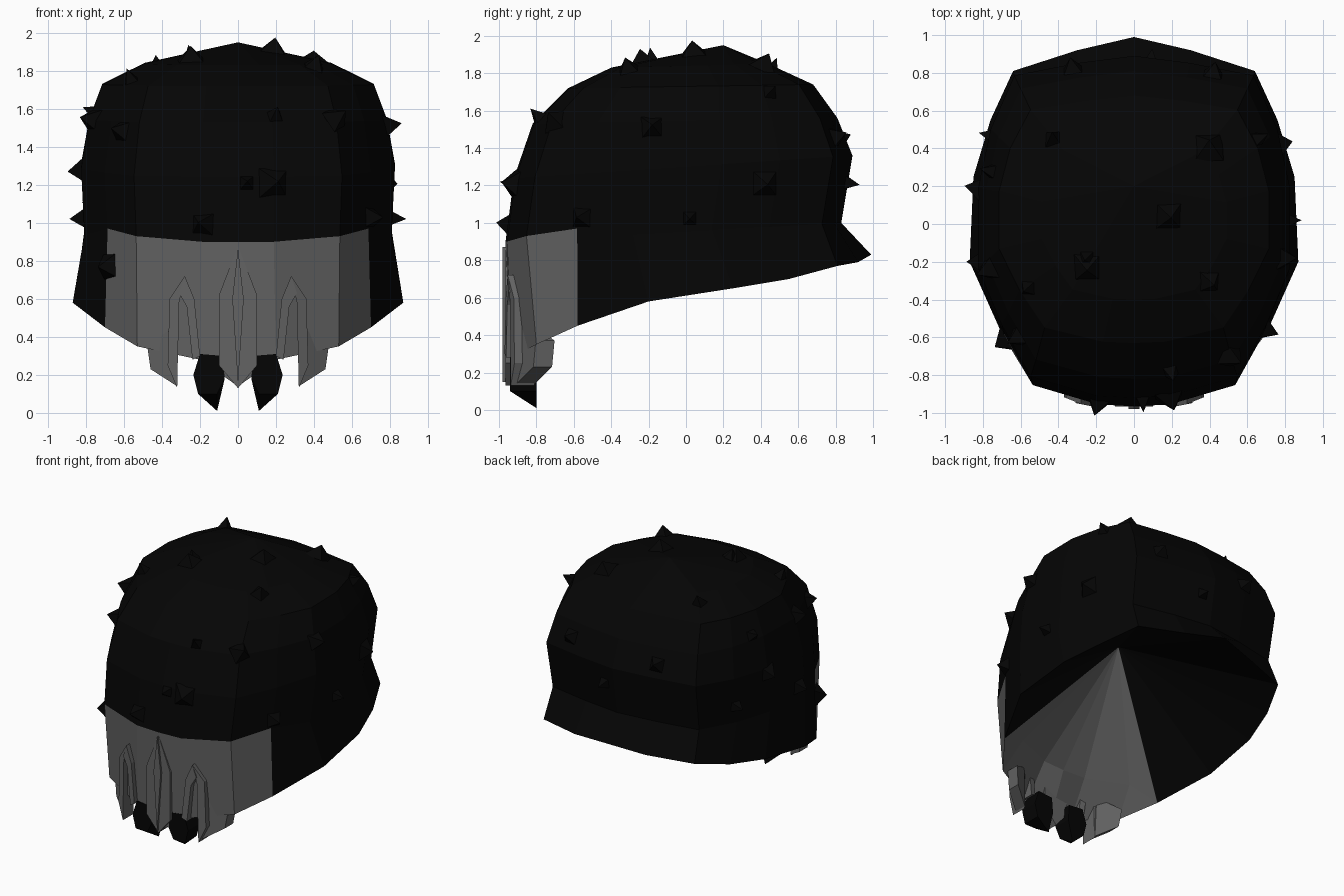
import bpy
import bmesh
from mathutils import Vector
from mathutils.bvhtree import BVHTree

cube = bpy.data.objects.get("Cube")
if cube:
    bpy.data.objects.remove(cube, do_unlink=True)


def material(name, value):
    m = bpy.data.materials.new(name)
    m.use_nodes = True
    color = (value, value, value, 1)
    m.diffuse_color = color
    m.node_tree.nodes["Principled BSDF"].inputs["Base Color"].default_value = color
    return m


BLACK = material("black", 0.0015)
GREY = material("grey", 0.125)


def finish(bm, name, mats):
    bmesh.ops.recalc_face_normals(bm, faces=bm.faces)
    mesh = bpy.data.meshes.new(name)
    bm.to_mesh(mesh)
    bm.free()
    for m in mats:
        mesh.materials.append(m)
    obj = bpy.data.objects.new(name, mesh)
    bpy.context.collection.objects.link(obj)
    return obj


def mirrored(half):
    return half + [(-p[0],) + p[1:] for p in half[-2:0:-1]]


# Rim outline (x, y, z) and boxier crown outline (x, y), front to back
rim = mirrored([(0, -.94, .14), (.2, -.93, .28), (.53, -.8, .35), (.7, -.58, .45),
                (.87, -.2, .58), (.85, .25, .65), (.76, .55, .7), (.64, .81, .77),
                (.3, .92, .79), (0, .99, .83)])
crown = mirrored([(0, -.93), (.2, -.92), (.57, -.81), (.73, -.52), (.86, -.2),
                  (.86, .25), (.79, .58), (.66, .88), (.31, .95), (0, .99)])
n = len(rim)

# Higher rings: width factor, front y, back y, front z, back z
levels = [(.94, -.965, .83, .9, 1.0), (.96, -.92, .89, 1.24, 1.36),
          (.91, -.82, .81, 1.53, 1.56), (.83, -.63, .68, 1.72, 1.74),
          (.57, -.4, .44, 1.83, 1.85)]

# Head shell with a hollow, cone-shaped underside
bm = bmesh.new()
rings = [[bm.verts.new(p) for p in rim]]
for width, y0, y1, z0, z1 in levels:
    ring = []
    for x, y in crown:
        t = (y + .93) / 1.92
        ring.append(bm.verts.new((x * width, y0 + t * (y1 - y0), z0 + t * (z1 - z0))))
    rings.append(ring)
# Raise the outer corners of the face mask
for i in (2, 3, n - 3, n - 2):
    rings[1][i].co.z = .97 if i in (3, n - 3) else .93
top = bm.verts.new((0, .2, 1.95))
hollow = bm.verts.new((0, -.17, 1.27))
# Ledge that gives the mouth its thickness
inner = list(rings[0])
for i in (0, 1, 2, n - 2, n - 1):
    x, y, z = rim[i]
    inner[i] = bm.verts.new((x * .92, y + .17, .54))
for i in range(n):
    j = (i + 1) % n
    in_mask = i < 3 or i >= n - 3
    for k in range(len(rings) - 1):
        f = bm.faces.new((rings[k][i], rings[k][j], rings[k + 1][j], rings[k + 1][i]))
        f.material_index = int(k == 0 and in_mask)
    bm.faces.new((rings[-1][i], rings[-1][j], top))
    f = bm.faces.new((inner[j], inner[i], hollow))
    f.material_index = int(in_mask)
    wall = list(dict.fromkeys((rings[0][j], rings[0][i], inner[i], inner[j])))
    if len(wall) > 2:
        bm.faces.new(wall).material_index = 1
bmesh.ops.recalc_face_normals(bm, faces=bm.faces)
tree = BVHTree.FromBMesh(bm)
finish(bm, "head_shell", [BLACK, GREY])

# Spikes of three sizes, each grown from the nearest point on the shell
spots = {
    .06: [(.2, -.8, 1.58), (-.27, -.2, 2), (-.6, -.37, 1.85), (.9, .02, 1.02),
          (.75, .5, 1.75), (.1, .95, 1.2), (-.9, .5, 1.1), (-.85, .3, 1.62),
          (.05, -1, 1.22), (-.46, .5, 1.95)],
    .085: [(-.2, -1, 1), (.43, -.33, 1.9), (.9, -.18, 1.53), (.8, -.6, 1.03),
           (.6, -.77, 1.63), (-.35, .95, 1.5), (-.9, .2, 1.27), (-.9, -.2, 1.02),
           (-.9, -.3, 1.6), (-.75, -.68, 1.52), (.45, .95, 1.52)],
    .11: [(.2, .03, 2), (.42, .45, 1.95), (-.25, -.25, 1.95), (.9, .45, 1.2),
          (.2, -1, 1.22), (-.69, -.62, .77)],
}
bm = bmesh.new()
for r, places in spots.items():
    for spot in places:
        point, normal, _, _ = tree.find_nearest(Vector(spot))
        side = normal.orthogonal().normalized()
        other = normal.cross(side)
        base = [bm.verts.new(point - normal * .02 + d * r)
                for d in (side, other, -side, -other)]
        tip = bm.verts.new(point + normal * .075)
        for i in range(4):
            bm.faces.new((base[i], base[(i + 1) % 4], tip))
        bm.faces.new(base[::-1])
finish(bm, "spikes", [BLACK])


def slab(name, profile, front, back, mat, side=1, skew=0, floor=0):
    """Extrude an x, z profile in y; skew wraps it round the face, floor bevels the tip."""
    bm = bmesh.new()
    rows = [[bm.verts.new((x * side, y + skew * (x - .3), max(z, low))) for x, z in profile]
            for y, low in ((front, floor), (back, 0))]
    bm.faces.new(rows[0])
    bm.faces.new(rows[1][::-1])
    for i in range(len(profile)):
        j = (i + 1) % len(profile)
        bm.faces.new((rows[0][j], rows[0][i], rows[1][i], rows[1][j]))
    finish(bm, name, [mat])


# Central mouth plate with a raised ridge
slab("mouth_plate", [(0, .88), (.1, .62), (.1, .25), (0, .13), (-.1, .25), (-.1, .62)],
     -.965, -.85, GREY)
slab("mouth_ridge", [(0, .87), (.03, .6), (0, .15), (-.03, .6)], -.98, -.9, GREY)

for side, label in ((1, "left"), (-1, "right")):
    # Forked ribs, side tusks and teeth
    slab(label + "_outer_rib", [(.28, .72), (.36, .6), (.37, .25), (.32, .13), (.31, .58)],
         -.945, -.82, GREY, side, skew=.4)
    slab(label + "_inner_rib", [(.28, .72), (.31, .63), (.27, .56), (.24, .28), (.2, .3), (.23, .6)],
         -.95, -.82, GREY, side, skew=.2)
    slab(label + "_tusk", [(.33, .45), (.32, .14), (.46, .23), (.48, .37)],
         -.92, -.82, GREY, side, skew=.65)
    slab(label + "_tooth", [(.08, .3), (.07, .18), (.11, .01), (.21, .1), (.235, .2), (.2, .31)],
         -.94, -.8, BLACK, side, floor=.1)
